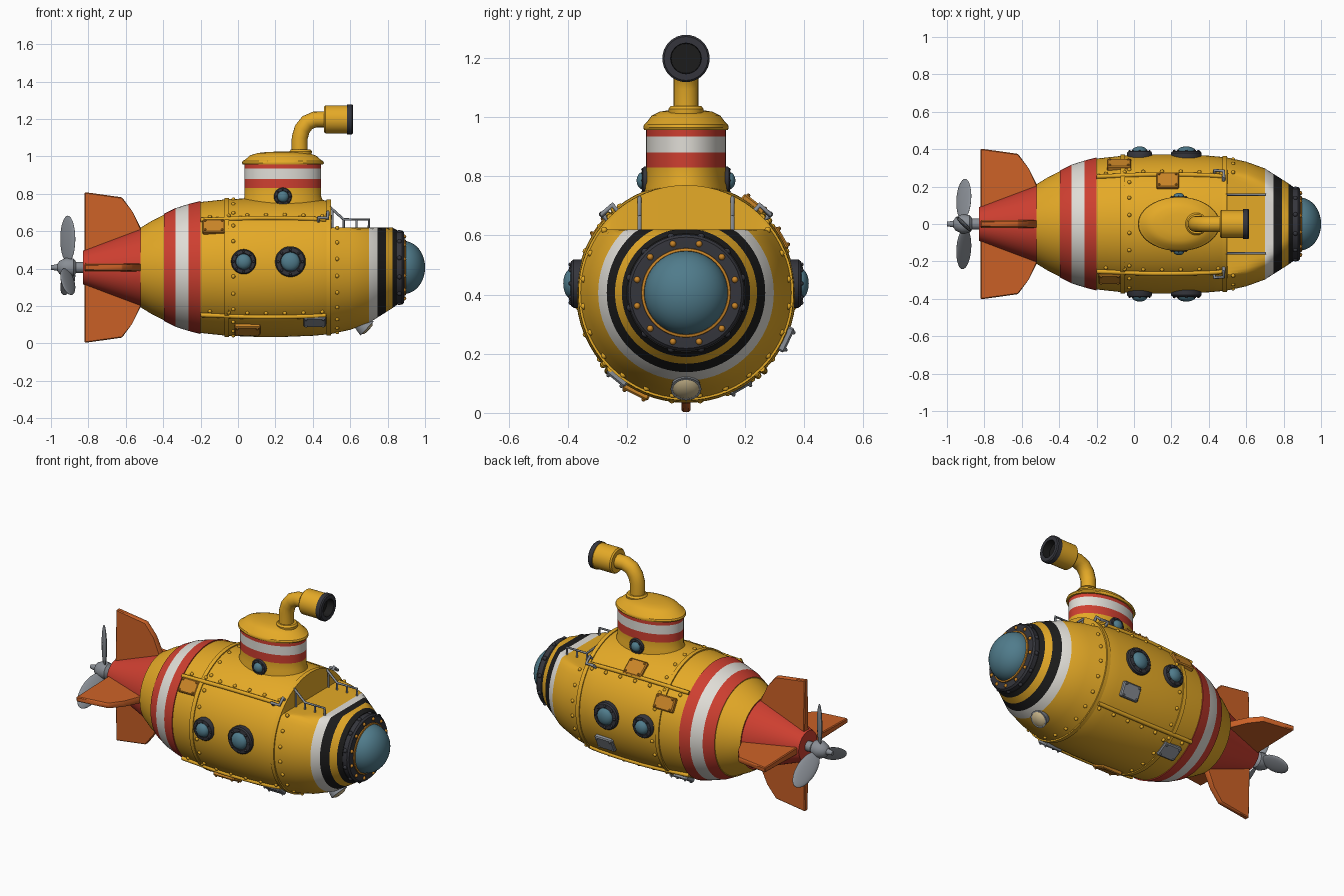
import bpy, bmesh, math
from math import sin, cos, pi, radians
from mathutils import Vector, Matrix

if "Cube" in bpy.data.objects:
    bpy.data.objects.remove(bpy.data.objects["Cube"])

AX = 0.406          # height of the hull axis
DECK = 0.62         # height of the flat bow deck


def material(name, r, g, b):
    m = bpy.data.materials.new(name)
    m.diffuse_color = (r, g, b, 1)
    m.use_nodes = True
    m.node_tree.nodes["Principled BSDF"].inputs["Base Color"].default_value = m.diffuse_color
    return m


YELLOW = material("yellow", .78, .40, .02)
OCHRE = material("ochre", .58, .23, .02)
RED = material("red", .62, .05, .03)
ORANGE = material("orange", .60, .12, .02)
WHITE = material("white", .75, .73, .68)
BLACK = material("black", .012, .012, .012)
DARK = material("dark_metal", .035, .036, .045)
GLASS = material("glass", .08, .20, .26)
CREAM = material("cream", .62, .50, .28)
GREY = material("grey", .25, .27, .30)


def finish(name, bm, mats, angle=35):
    bmesh.ops.recalc_face_normals(bm, faces=bm.faces)
    me = bpy.data.meshes.new(name)
    bm.to_mesh(me)
    bm.free()
    for m in mats:
        me.materials.append(m)
    me.shade_smooth()
    me.set_sharp_from_angle(angle=radians(angle))
    ob = bpy.data.objects.new(name, me)
    bpy.context.collection.objects.link(ob)
    return ob


def lathe(name, prof, origin=(0, 0, 0), axis=(0, 0, 1), squash=(1, 1), n=32, clamp=None):
    """Spin (height, radius, material of the next band) round an axis."""
    mats = list(dict.fromkeys(p[2] for p in prof if len(p) > 2))
    bm = bmesh.new()
    rot = Vector((0, 0, 1)).rotation_difference(Vector(axis)).to_matrix()
    rings = [[bm.verts.new(rot @ Vector((squash[0] * p[1] * cos(2 * pi * i / n),
                                         squash[1] * p[1] * sin(2 * pi * i / n), p[0])) + Vector(origin))
              for i in range(n)] for p in prof]
    cur = mats[0]
    for k in range(len(prof) - 1):
        if len(prof[k]) > 2:
            cur = prof[k][2]
        for i in range(n):
            j = (i + 1) % n
            f = bm.faces.new((rings[k][i], rings[k][j], rings[k + 1][j], rings[k + 1][i]))
            f.material_index = mats.index(cur)
    if clamp:
        clamp(bm)
    bmesh.ops.remove_doubles(bm, verts=bm.verts, dist=1e-5)
    return finish(name, bm, mats)


def tube(name, pts, r, mat, res=3):
    cu = bpy.data.curves.new(name, 'CURVE')
    cu.dimensions = '3D'
    cu.bevel_depth, cu.bevel_resolution, cu.use_fill_caps = r, res, True
    sp = cu.splines.new('POLY')
    sp.points.add(len(pts) - 1)
    for p, c in zip(sp.points, pts):
        p.co = (*c, 1)
    tmp = bpy.data.objects.new(name, cu)
    bm = bmesh.new()
    bm.from_mesh(bpy.data.meshes.new_from_object(tmp))
    bpy.data.objects.remove(tmp)
    return finish(name, bm, [mat], 50)


def bolts(name, pts, r, mat):
    bm = bmesh.new()
    for p in pts:
        bmesh.ops.create_uvsphere(bm, u_segments=8, v_segments=6, radius=r, matrix=Matrix.Translation(p))
    return finish(name, bm, [mat], 80)


# Hull with stripes, and the bow flattened into a deck
HULL = [(-.83, 0, RED), (-.83, .09), (-.52, .205), (-.52, .213, YELLOW), (-.46, .25), (-.395, .282),
        (-.395, .287, RED), (-.335, .317, WHITE), (-.265, .339, RED), (-.2, .356), (-.2, .350, YELLOW),
        (-.06, .365), (.1, .371), (.25, .371), (.4, .365), (.497, .356), (.5, .355), (.6, .333), (.7, .297, WHITE),
        (.745, .268, BLACK), (.79, .240, YELLOW), (.825, .217, BLACK), (.85, .20), (.86, 0)]


def flatten_bow(bm):
    for v in bm.verts:
        if v.co.x > .499:
            v.co.z = min(v.co.z, DECK)


lathe("hull", HULL, (0, 0, AX), (1, 0, 0), n=80, clamp=flatten_bow)


def hull_r(x):
    for a, b in zip(HULL, HULL[1:]):
        if a[0] <= x <= b[0] and b[0] > a[0]:
            return a[1] + (b[1] - a[1]) * (x - a[0]) / (b[0] - a[0])


def on_hull(x, deg, out=0):
    r = hull_r(x) + out
    return Vector((x, r * cos(radians(deg)), AX + r * sin(radians(deg))))


# Hull ribs, seams and rivets
for nm, x in (("middle_seam", -.06), ("bow_seam", .485)):
    r = hull_r(x)
    lathe(nm, [(x - .012, r - .01, YELLOW), (x - .012, r + .007), (x + .012, r + .007), (x + .012, r - .01)],
          (0, 0, AX), (1, 0, 0), n=64)
rivets = [on_hull(x, a * 15 + 7.5) for x in (-.025, .53) for a in range(24)]
for deg in (45, 135, 225, 315):
    tube("long_rib", [on_hull(-.2 + .1 * i, deg, .003) for i in range(7)] + [on_hull(.47, deg, .003)], .012, YELLOW, 2)
    rivets += [on_hull(-.15 + .1 * i, deg + s * 4, .001) for i in range(7) for s in (-1,)]
bolts("hull_rivets", [p for p in rivets if not (p.x > .5 and p.z > DECK)], .011, YELLOW)


# Bolted repair plates
def plate(name, x, deg, w, h, mat):
    bm = bmesh.new()
    bmesh.ops.create_cube(bm, size=1, matrix=Matrix.Diagonal((w, .03, h, 1)))
    bmesh.ops.bevel(bm, geom=bm.edges[:], offset=.006, segments=1, affect='EDGES')
    for sx in (-1, 1):
        for sz in (-1, 1):
            bmesh.ops.create_uvsphere(bm, u_segments=6, v_segments=4, radius=.007,
                                      matrix=Matrix.Translation((sx * w * .38, .016, sz * h * .36)))
    bm.transform(Matrix.Translation(on_hull(x, deg, .002)) @ Matrix.Rotation(radians(deg), 4, 'X'))
    finish(name, bm, [mat])


for x, deg, w, h, mat in ((-.13, 143, .12, .085, OCHRE), (.05, 243, .14, .10, OCHRE), (.41, 231, .12, .08, GREY),
                          (-.08, 30, .13, .085, OCHRE), (.18, 52, .12, .10, OCHRE), (.31, -25, .12, .09, GREY),
                          (-.1, -60, .12, .09, GREY)):
    plate("repair_plate", x, deg, w, h, mat)

# Nose window: flange, trim ring, glass dome
lathe("nose_flange", [(.84, .15, DARK), (.84, .19), (.848, .197), (.878, .197), (.888, .188), (.89, .15), (.88, 0)],
      (0, 0, AX), (1, 0, 0), n=48)
lathe("nose_trim", [(.885, .152, OCHRE), (.896, .150), (.898, .142), (.885, .138)], (0, 0, AX), (1, 0, 0), n=48)
lathe("nose_glass", [(.885 + .115 * sin(t * pi / 20), .142 * cos(t * pi / 20), GLASS) for t in range(11)],
      (0, 0, AX), (1, 0, 0), n=40)
ring = [radians(15 + 30 * i) for i in range(12)]
bolts("nose_bolts", [(.889, .171 * cos(a), AX + .171 * sin(a)) for a in ring], .011, OCHRE)
bolts("nose_rim_lugs", [(.863, .195 * cos(a), AX + .195 * sin(a)) for a in ring], .013, DARK)


# Portholes, mirrored on both sides
def porthole(name, x, z, y, R, d):
    for s in (-1, 1):
        prof = [(0, R, DARK), (.5, R), (.62, .92 * R), (.66, .66 * R), (.6, .62 * R, GLASS)]
        prof += [(.6 + .4 * sin(t * pi / 12), .62 * R * cos(t * pi / 12)) for t in range(1, 7)]
        lathe(name, [(p[0] * d, *p[1:]) for p in prof], (x, s * y, z), (0, s, 0), n=28)
        bolts(name + "_bolts", [(x + .79 * R * cos(i * pi / 4), s * (y + .64 * d), z + .79 * R * sin(i * pi / 4))
                                for i in range(8)], R * .09, DARK)


porthole("rear_porthole", .03, .437, .345, .067, .07)
porthole("front_porthole", .28, .437, .345, .082, .07)
porthole("tower_porthole", .24, .785, .112, .048, .055)

# Conning tower with striped oval wall and domed lid
OVAL = (.205, .135)
lathe("tower", [(.70, 1.04, YELLOW), (.765, 1.04), (.785, 1), (.83, 1, RED), (.88, 1, WHITE), (.935, 1, RED),
                (.962, 1), (.962, 0)], (.24, 0, 0), squash=OVAL, n=48)
lathe("tower_lid", [(.955, .95, YELLOW), (.957, 1.05), (.965, 1.07), (.975, 1.05), (.983, .98), (1.005, .86),
                    (1.018, .66), (1.024, .4), (1.026, 0)], (.24, 0, 0), squash=OVAL, n=48)

# Periscope
lathe("periscope_collar", [(1.0, .058, YELLOW), (1.027, .06), (1.037, .052), (1.037, 0)], (.335, 0, 0))
tube("periscope_pipe", [(.33, 0, 1.01), (.33, 0, 1.10), (.343, 0, 1.145), (.37, 0, 1.18), (.41, 0, 1.197),
                        (.47, 0, 1.198)], .043, YELLOW, 6)
lathe("periscope_head", [(.46, 0, YELLOW), (.46, .068), (.468, .075), (.584, .075), (.584, .08, DARK), (.61, .08),
                         (.616, .074), (.616, .052, BLACK), (.57, .05), (.57, 0)], (0, 0, 1.198), (1, 0, 0))

# Deck handrails and grab handles
for s in (-1, 1):
    y = s * .157
    tube("deck_rail", [(.49, y, .73), (.565, y, .663), (.70, y, .663), (.70, y, .615)], .007, GREY, 2)
    for x in (.505, .565, .633):
        tube("rail_post", [(x, y, .615), (x, y, .663 if x > .55 else .718)], .006, GREY, 2)
    grab = [on_hull(.43, 90 - s * 47, -.01), on_hull(.43, 90 - s * 47, .03),
            on_hull(.48, 90 - s * 47, .03), on_hull(.48, 90 - s * 40, .03), on_hull(.48, 90 - s * 40, -.01)]
    tube("grab_handle", grab, .009, GREY, 2)

# Headlight under the bow
lathe("headlight", [(-.08, .02, GREY), (-.06, .04), (-.01, .05), (.0, .052), (.0, .044, CREAM), (.01, .03), (.013, 0)],
      (.69, 0, .08), (.72, 0, -.69))

# Four tail fins
FIN = [(-.82, .04), (-.82, .403), (-.62, .375), (-.565, .30), (-.515, .2), (-.55, .04)]
for k, nm in enumerate(("top_fin", "left_fin", "bottom_fin", "right_fin")):
    bm = bmesh.new()
    sides = [[bm.verts.new((x, s * (.025 - .025 * r), r)) for x, r in FIN] for s in (-1, 1)]
    for side in sides:
        bm.faces.new(side)
    for i in range(len(FIN)):
        j = (i + 1) % len(FIN)
        bm.faces.new((sides[0][i], sides[0][j], sides[1][j], sides[1][i]))
    bmesh.ops.bevel(bm, geom=bm.edges[:], offset=.005, segments=1, affect='EDGES')
    bm.transform(Matrix.Translation((0, 0, AX)) @ Matrix.Rotation(k * pi / 2, 4, 'X'))
    finish(nm, bm, [ORANGE])

# Propeller
lathe("propeller_hub", [(-1, 0, GREY), (-1, .012), (-.965, .018), (-.955, .035), (-.92, .052), (-.88, .048),
                        (-.865, .03), (-.82, .03)], (0, 0, AX), (1, 0, 0), n=24)
for k in range(3):
    bm = bmesh.new()
    bmesh.ops.create_uvsphere(bm, u_segments=20, v_segments=14, radius=1)
    bm.transform(Matrix.Translation((-.91, 0, AX)) @ Matrix.Rotation(k * 2 * pi / 3, 4, 'X')
                 @ Matrix.Translation((0, 0, .152)) @ Matrix.Rotation(radians(45), 4, 'Z')
                 @ Matrix.Diagonal((.012, .056, .125, 1)))
    finish("propeller_blade", bm, [GREY], 60)
